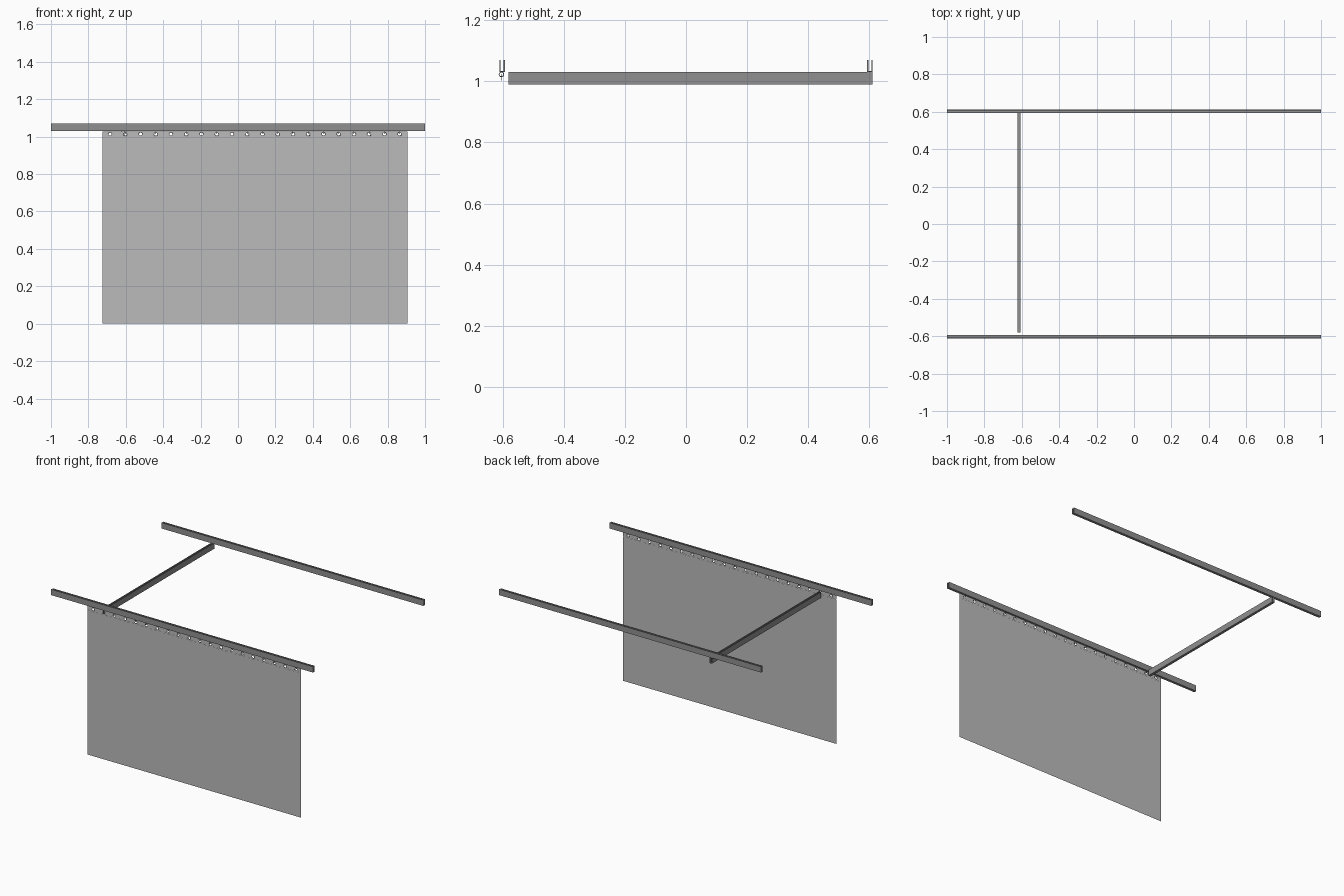
import bpy, bmesh, math
from mathutils import Matrix, Vector

if "Cube" in bpy.data.objects:
    bpy.data.objects.remove(bpy.data.objects["Cube"])


def material(name, v):
    m = bpy.data.materials.new(name)
    m.diffuse_color = (v, v, v, 1)
    m.use_nodes = True
    m.node_tree.nodes["Principled BSDF"].inputs["Base Color"].default_value = m.diffuse_color
    return m


rail_mat = material("rail grey", 0.28)
cloth_mat = material("curtain grey", 0.5)
hook_mat = material("hook grey", 0.26)


def finish(bm, name, mat):
    me = bpy.data.meshes.new(name)
    bm.to_mesh(me)
    bm.free()
    me.materials.append(mat)
    ob = bpy.data.objects.new(name, me)
    bpy.context.collection.objects.link(ob)
    return ob


# Channel rail: open-topped U profile extruded along x, then placed
def channel(name, length, matrix, w=0.018, h=0.04, t=0.004):
    a = w / 2
    prof = [(-a, 0), (a, 0), (a, h), (a - t, h), (a - t, t),
            (t - a, t), (t - a, h), (-a, h)]
    bm = bmesh.new()
    f = bm.faces.new([bm.verts.new((-length / 2, y, z)) for y, z in prof])
    r = bmesh.ops.extrude_face_region(bm, geom=[f], use_keep_orig=True)
    vs = [e for e in r["geom"] if isinstance(e, bmesh.types.BMVert)]
    bmesh.ops.translate(bm, verts=vs, vec=(length, 0, 0))
    bmesh.ops.recalc_face_normals(bm, faces=bm.faces)
    bm.transform(matrix)
    return finish(bm, name, rail_mat)


Y = -0.602
channel("front_rail", 2, Matrix.Translation((0, Y, 1.03)))
channel("back_rail", 2, Matrix.Translation((0, -Y, 1.03)))
channel("cross_rail", 1.19,
        Matrix.Translation((-0.615, 0.015, 0.99)) @ Matrix.Rotation(math.pi / 2, 4, 'Z'))

# Curtain cloth: lower drop and upper panel as single sheets
X0, X1, COUNT = -0.725, 0.905, 20
PITCH = (X1 - X0) / COUNT
HEM, TOP, HOLE_Z = 0.998, 1.028, 1.0135
YC = -0.604


def sheet(name, z0, z1):
    bm = bmesh.new()
    bm.faces.new([bm.verts.new((x, YC, z)) for x, z in
                  ((X0, z0), (X1, z0), (X1, z1), (X0, z1))])
    finish(bm, name, cloth_mat)


sheet("curtain_drop", 0, 0.77)
sheet("curtain_upper_panel", 0.77, HEM)

# Top hem with a row of round eyelet holes
centres = [X0 + (i + 0.5) * PITCH for i in range(COUNT)]
bm = bmesh.new()
N = 16
for cx in centres:
    inner, outer = [], []
    for k in range(N):
        c, s = math.cos(k * math.tau / N), math.sin(k * math.tau / N)
        m = max(abs(c), abs(s))
        inner.append(bm.verts.new((cx + 0.009 * c, YC, HOLE_Z + 0.009 * s)))
        outer.append(bm.verts.new((cx + PITCH / 2 * c / m, YC,
                                   HOLE_Z + (TOP - HEM) / 2 * s / m)))
    for k in range(N):
        j = (k + 1) % N
        bm.faces.new((inner[k], outer[k], outer[j], inner[j]))
bmesh.ops.remove_doubles(bm, verts=bm.verts, dist=1e-5)
finish(bm, "curtain_hem", cloth_mat)


# Ring helper: torus lying in the plane spanned by two axes
def ring(bm, centre, u, v, major, minor, n=16, k=6):
    u, v, c = Vector(u), Vector(v), Vector(centre)
    w = u.cross(v)
    g = []
    for i in range(n):
        a = i * math.tau / n
        d = u * math.cos(a) + v * math.sin(a)
        g.append([bm.verts.new(c + d * (major + minor * math.cos(b)) + w * minor * math.sin(b))
                  for b in (j * math.tau / k for j in range(k))])
    for i in range(n):
        for j in range(k):
            p, q = g[i], g[(i + 1) % n]
            f = bm.faces.new((p[j], q[j], q[(j + 1) % k], p[(j + 1) % k]))
            f.smooth = True


# Eyelets around the holes, and hanging rings linking them to the rail
eyelets, hooks = bmesh.new(), bmesh.new()
for cx in centres:
    ring(eyelets, (cx, YC, HOLE_Z), (1, 0, 0), (0, 0, 1), 0.0095, 0.0012)
    ring(hooks, (cx, YC, 1.0225), (0, 1, 0), (0, 0, 1), 0.0075, 0.0013)
for b, n in ((eyelets, "eyelets"), (hooks, "hanging_rings")):
    bmesh.ops.recalc_face_normals(b, faces=b.faces)
    finish(b, n, hook_mat)
